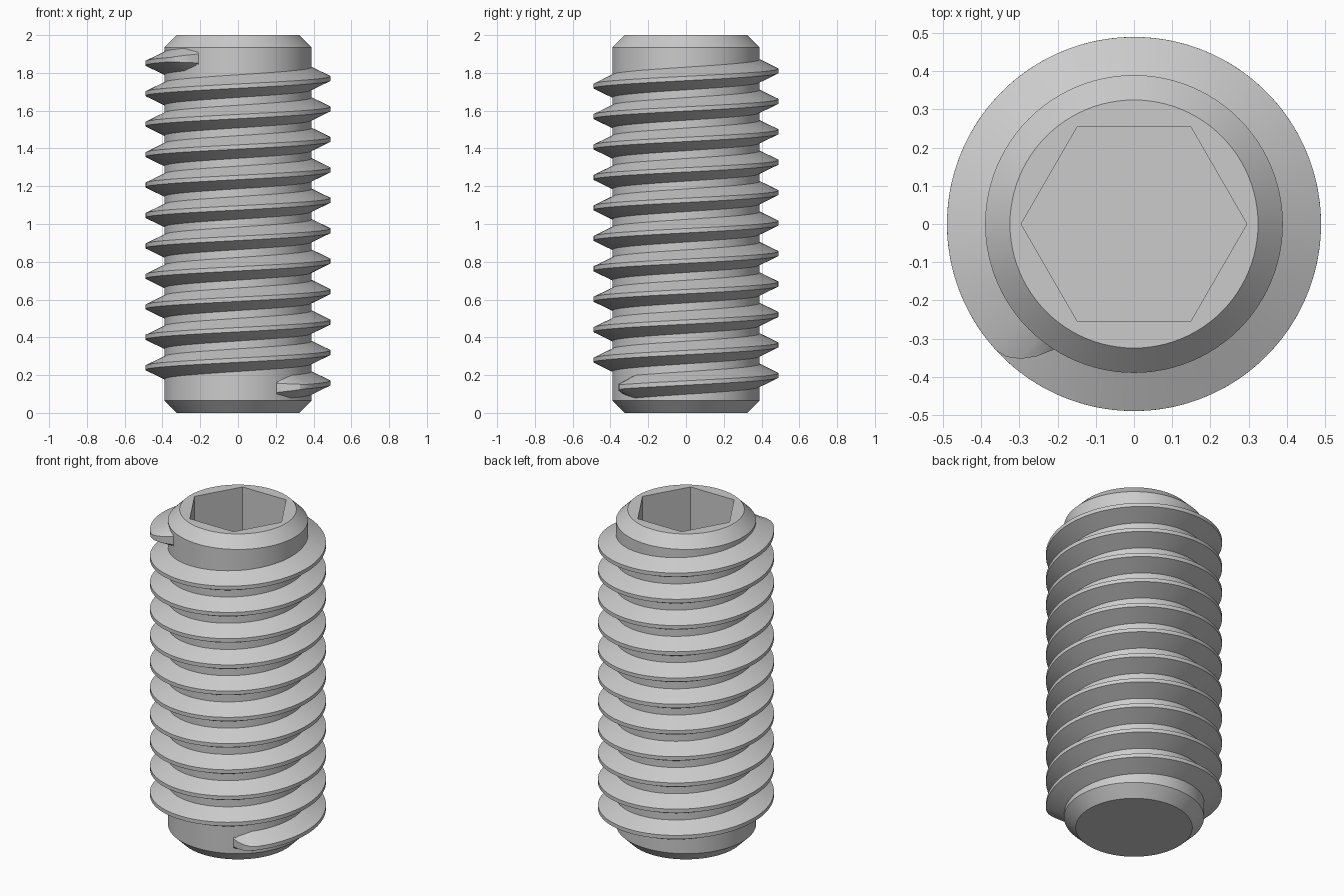
import bpy, bmesh
from math import cos, sin, pi, radians

cube = bpy.data.objects.get("Cube")
if cube:
    bpy.data.objects.remove(cube)

steel = bpy.data.materials.new("grey_steel")
steel.use_nodes = True
grey = (0.6, 0.6, 0.6, 1)
steel.diffuse_color = grey
steel.node_tree.nodes["Principled BSDF"].inputs["Base Color"].default_value = grey

SEG = 96
CORE_R, CREST_R, FACE_R = 0.39, 0.49, 0.325
HEIGHT, CHAMFER = 2.0, 0.065
APOTHEM, SOCKET_DEPTH = 0.256, 0.45
PITCH = 0.1612


def add_object(name, rings, loop_caps):
    """Join successive closed rings of points with quads and cap both ends."""
    bm = bmesh.new()
    vs = [[bm.verts.new(p) for p in ring] for ring in rings]
    for a, b in zip(vs, vs[1:]):
        n = len(a)
        for i in range(n):
            j = (i + 1) % n
            bm.faces.new((a[i], a[j], b[j], b[i]))
    if loop_caps:
        bm.faces.new(vs[0][::-1])
        bm.faces.new(vs[-1])
    bmesh.ops.recalc_face_normals(bm, faces=bm.faces)
    mesh = bpy.data.meshes.new(name)
    bm.to_mesh(mesh)
    bm.free()
    mesh.materials.append(steel)
    obj = bpy.data.objects.new(name, mesh)
    bpy.context.collection.objects.link(obj)
    bpy.ops.object.select_all(action="DESELECT")
    obj.select_set(True)
    bpy.context.view_layer.objects.active = obj
    bpy.ops.object.shade_smooth_by_angle(angle=radians(20))
    return obj


def circle(r, z):
    return [(r * cos(2 * pi * i / SEG), r * sin(2 * pi * i / SEG), z) for i in range(SEG)]


def hexagon(z):
    pts = []
    for i in range(SEG):
        a = 2 * pi * i / SEG
        r = APOTHEM / cos(a % (pi / 3) - pi / 6)
        pts.append((r * cos(a), r * sin(a), z))
    return pts


# Chamfered core with a hexagonal socket sunk into its top
add_object("core_with_hex_socket", [
    circle(FACE_R, 0), circle(CORE_R, CHAMFER),
    circle(CORE_R, HEIGHT - CHAMFER), circle(FACE_R, HEIGHT),
    hexagon(HEIGHT), hexagon(HEIGHT - SOCKET_DEPTH)], True)

# Right-handed thread: a trapezoid swept along a helix, tapered at both ends
START, END, TAPER = -58.5, 3837.5, 14.5


def thread_section(deg):
    t = min(1, (deg - START) / TAPER, (END - deg) / TAPER)
    crest_r = CORE_R + (CREST_R - CORE_R) * (1 - (1 - t) ** 1.7)
    base = 0.032 + 0.028 * t
    crest = 0.024 - 0.0125 * t
    z = 0.239 + PITCH * (deg - 180) / 360
    a = radians(deg)
    profile = [(0.37, -base), (CORE_R, -base), (crest_r, -crest),
               (crest_r, crest), (CORE_R, base), (0.37, base)]
    return [(r * cos(a), r * sin(a), z + h) for r, h in profile]


steps = 1040
add_object("helical_thread",
           [thread_section(START + (END - START) * i / steps) for i in range(steps + 1)], True)
